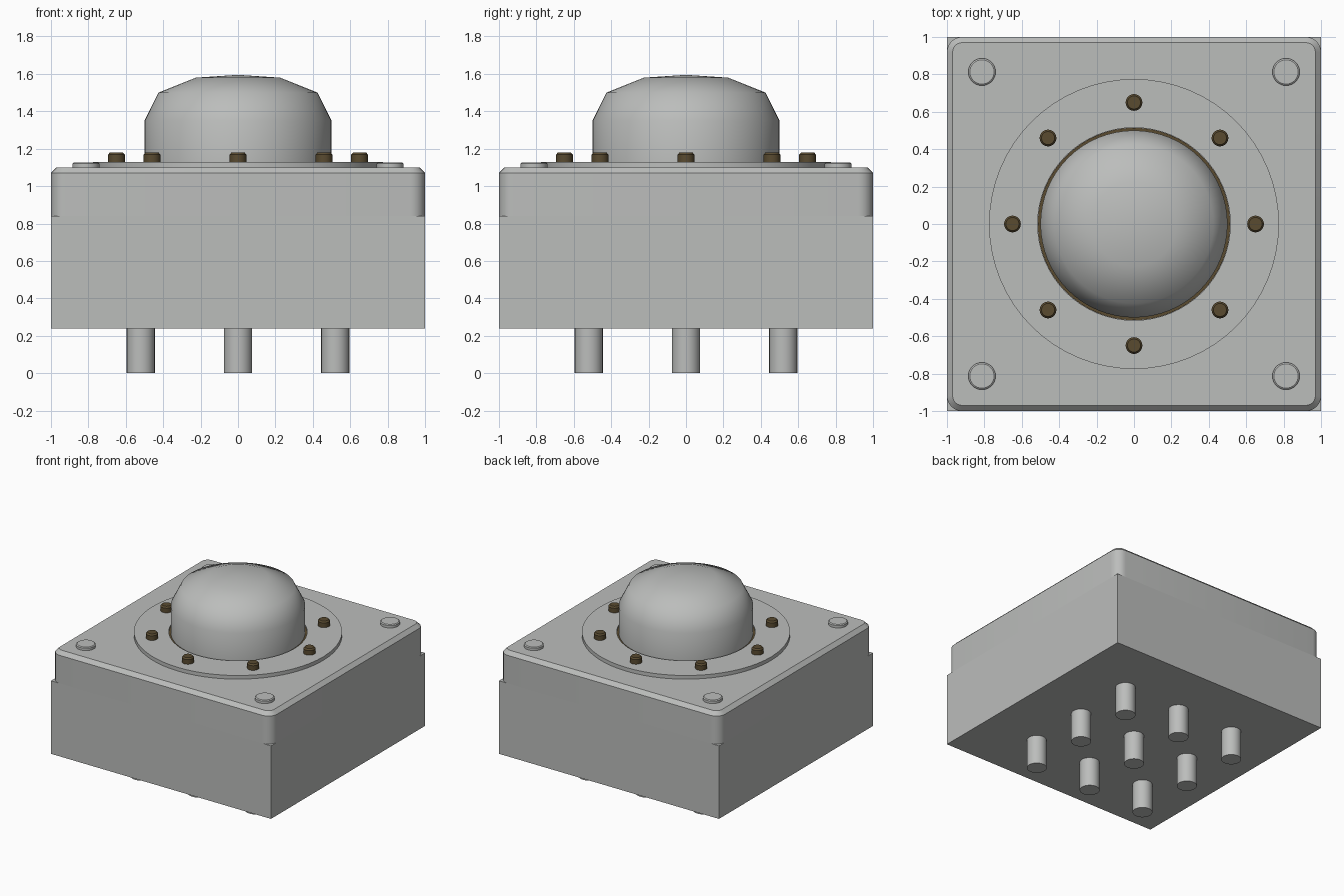
import bpy, bmesh, math

if "Cube" in bpy.data.objects:
    bpy.data.objects.remove(bpy.data.objects["Cube"])

def material(name, rgb):
    m = bpy.data.materials.new(name)
    m.diffuse_color = (*rgb, 1)
    m.use_nodes = True
    m.node_tree.nodes["Principled BSDF"].inputs["Base Color"].default_value = m.diffuse_color
    return m

GREY = material("light_grey", (0.50, 0.51, 0.50))
BRONZE = material("dark_bronze", (0.10, 0.07, 0.03))

def lathe(name, profile, mat, loc=(0, 0, 0), segs=32, angle=30):
    """Revolve an (r, z) profile; a radius of 0 closes to a pole."""
    bm = bmesh.new()
    rings = []
    for r, z in profile:
        n = 1 if r == 0 else segs
        rings.append([bm.verts.new((r * math.cos(2 * math.pi * i / n),
                                    r * math.sin(2 * math.pi * i / n), z)) for i in range(n)])
    for a, b in zip(rings, rings[1:]):
        for i in range(segs):
            j = (i + 1) % segs
            quad = [a[i % len(a)], a[j % len(a)], b[j % len(b)], b[i % len(b)]]
            bm.faces.new(list(dict.fromkeys(quad)))
    bmesh.ops.recalc_face_normals(bm, faces=bm.faces)
    return finish(name, bm, mat, loc, angle)

def finish(name, bm, mat, loc=(0, 0, 0), angle=30):
    me = bpy.data.meshes.new(name)
    bm.to_mesh(me)
    bm.free()
    me.materials.append(mat)
    ob = bpy.data.objects.new(name, me)
    ob.location = loc
    bpy.context.collection.objects.link(ob)
    bpy.ops.object.select_all(action='DESELECT')
    ob.select_set(True)
    bpy.context.view_layer.objects.active = ob
    bpy.ops.object.shade_smooth_by_angle(angle=math.radians(angle))
    return ob

def block(name, z0, z1, mat, corner=0, chamfer=0):
    """Square block with optional rounded upright corners and chamfered top."""
    bm = bmesh.new()
    bmesh.ops.create_cube(bm, size=2)
    for v in bm.verts:
        v.co.z = z1 if v.co.z > 0 else z0
    if corner:
        upright = [e for e in bm.edges if abs(e.verts[0].co.z - e.verts[1].co.z) > 0.01]
        bmesh.ops.bevel(bm, geom=upright, offset=corner, segments=6, profile=0.5, affect='EDGES')
    if chamfer:
        rim = [e for e in bm.edges if all(v.co.z > z1 - 1e-4 for v in e.verts)]
        bmesh.ops.bevel(bm, geom=rim, offset=chamfer, segments=1, affect='EDGES')
    return finish(name, bm, mat)

# Housing: square lower box and rounded, chamfered lid
block("lower_box", 0.24, 0.84, GREY)
block("upper_lid", 0.84, 1.10, GREY, corner=0.08, chamfer=0.03)

# Flange ring, seal in the gap, and dome
lathe("flange", [(0.515, 1.10), (0.775, 1.10), (0.775, 1.13), (0.515, 1.13), (0.515, 1.10)], GREY, segs=64)
lathe("seal", [(0.49, 1.10), (0.514, 1.10), (0.514, 1.12), (0.49, 1.12)], BRONZE, segs=64)
lathe("dome", [(0.5, 1.10), (0.5, 1.35), (0.425, 1.50), (0.225, 1.58), (0, 1.595)],
      GREY, segs=64, angle=60)

# Ring of eight bolts
for i in range(8):
    a = i * math.pi / 4
    lathe("flange_bolt", [(0.045, 1.13), (0.045, 1.168), (0.035, 1.18), (0, 1.18)], BRONZE,
          (0.65 * math.cos(a), 0.65 * math.sin(a), 0), segs=20)

# Corner studs
for x in (-0.813, 0.813):
    for y in (-0.813, 0.813):
        lathe("corner_stud", [(0.073, 1.10), (0.073, 1.12), (0.065, 1.126), (0, 1.126)], GREY, (x, y, 0))

# Three by three grid of pins underneath
for x in (-0.52, 0, 0.52):
    for y in (-0.52, 0, 0.52):
        lathe("pin", [(0.075, 0.24), (0.075, 0), (0, 0)], GREY, (x, y, 0))
